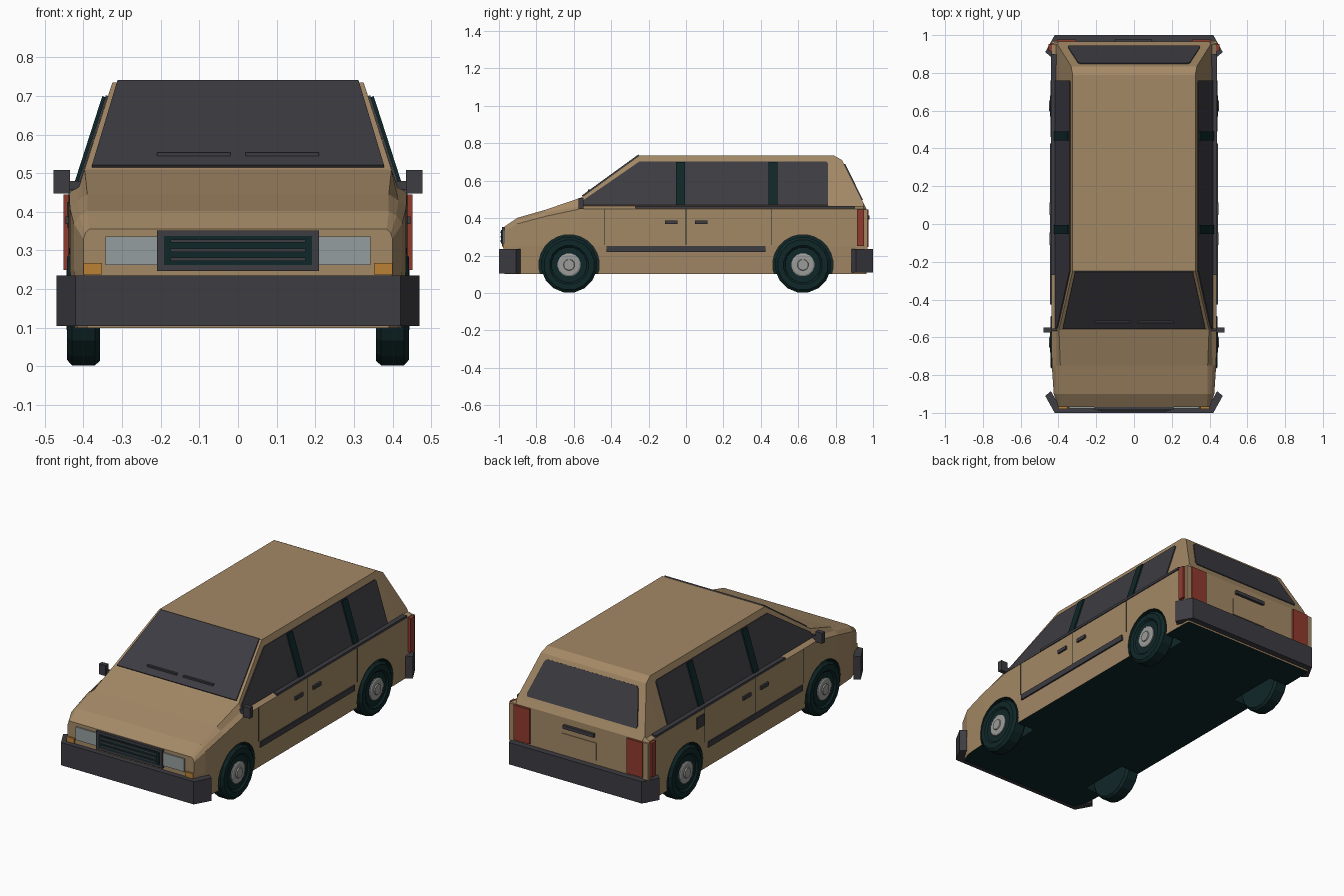
import bpy, bmesh, math
from mathutils import Vector

if "Cube" in bpy.data.objects:
    bpy.data.objects.remove(bpy.data.objects["Cube"])


def material(name, r, g, b):
    m = bpy.data.materials.new(name)
    m.diffuse_color = (r, g, b, 1)
    m.use_nodes = True
    m.node_tree.nodes["Principled BSDF"].inputs["Base Color"].default_value = m.diffuse_color
    return m


TAN = material("tan_paint", 0.37, 0.25, 0.133)
DARK = material("charcoal", 0.046, 0.045, 0.054)
TEAL = material("dark_teal", 0.005, 0.02, 0.021)
GREY = material("hub_grey", 0.33, 0.33, 0.32)
LENS = material("headlight_grey", 0.30, 0.34, 0.35)
RED = material("tail_red", 0.28, 0.043, 0.028)
ORANGE = material("signal_orange", 0.50, 0.22, 0.035)


def finish(name, bm, *mats):
    bmesh.ops.recalc_face_normals(bm, faces=bm.faces)
    me = bpy.data.meshes.new(name)
    bm.to_mesh(me)
    bm.free()
    ob = bpy.data.objects.new(name, me)
    bpy.context.collection.objects.link(ob)
    for m in mats:
        me.materials.append(m)
    return ob


def prism(name, pts, offset, mat):
    """Polygon of 3D points thickened along an offset vector."""
    bm = bmesh.new()
    off = Vector(offset)
    a = [bm.verts.new(p) for p in pts]
    b = [bm.verts.new(Vector(p) + off) for p in pts]
    bm.faces.new(a)
    bm.faces.new(b[::-1])
    for i in range(len(a)):
        j = (i + 1) % len(a)
        bm.faces.new((a[i], a[j], b[j], b[i]))
    return finish(name, bm, mat)


def box(name, x, y, z, mat):
    pts = [(x[0], y[0], z[0]), (x[1], y[0], z[0]), (x[1], y[1], z[0]), (x[0], y[1], z[0])]
    return prism(name, pts, (0, 0, z[1] - z[0]), mat)


def pair(name, x, y, z, mat):
    for s, side in ((1, "right"), (-1, "left")):
        box(f"{name}_{side}", sorted((s * x[0], s * x[1])), y, z, mat)


def lathe(name, profile, cy, cz, side, mat, n=16):
    """Revolve (x, radius) points around the x axis."""
    bm = bmesh.new()
    rings = []
    for x, r in profile:
        rings.append([bm.verts.new((side * x, cy + r * math.cos(2 * math.pi * (i + .5) / n),
                                    cz + r * math.sin(2 * math.pi * (i + .5) / n))) for i in range(n)])
    for a, b in zip(rings, rings[1:]):
        for i in range(n):
            j = (i + 1) % n
            bm.faces.new((a[i], a[j], b[j], b[i]))
    bm.faces.new(rings[0])
    bm.faces.new(rings[-1])
    return finish(name, bm, mat)


# Body shell lofted along y: y, belt width, belt z, shoulder width, shoulder z, top width, top z
stations = [
    (-.97, .40, .33, .395, .345, .385, .355),
    (-.90, .425, .37, .41, .39, .39, .402),
    (-.75, .435, .41, .415, .43, .39, .445),
    (-.56, .437, .45, .412, .465, .397, .51),
    (-.25, .437, .45, .412, .465, .325, .735),
    (.79, .437, .45, .412, .465, .325, .735),
    (.835, .437, .45, .412, .465, .333, .71),
    (.95, .435, .45, .412, .462, .405, .478),
    (.965, .43, .43, .405, .442, .40, .45),
]
bm = bmesh.new()
rings = []
for y, w, zb, ws, zs, wt, zt in stations:
    half = [(w - .01, .10), (w, .25), (w, zb), (ws, zs), (wt, zt)]
    loop = half + [(-x, z) for x, z in reversed(half)]
    rings.append([bm.verts.new((x, y, z)) for x, z in loop])
for a, b in zip(rings, rings[1:]):
    for i in range(10):
        j = (i + 1) % 10
        f = bm.faces.new((a[i], a[j], b[j], b[i]))
        f.material_index = 1 if i == 9 else 0
bm.faces.new(rings[0])
bm.faces.new(rings[-1])
body = finish("body", bm, TAN, TEAL)

# Wheel arches cut from the body, with dark linings
for cy in (-.625, .625):
    for s in (1, -1):
        cutter = lathe("arch_cutter", [(.31, .162), (.6, .162)], cy, .15, s, TEAL, 24)
        mod = body.modifiers.new("arch", 'BOOLEAN')
        mod.operation = 'DIFFERENCE'
        mod.solver = 'EXACT'
        mod.material_mode = 'TRANSFER'
        mod.object = cutter
        bpy.context.view_layer.objects.active = body
        bpy.ops.object.modifier_apply(modifier=mod.name)
        bpy.data.objects.remove(cutter)

# Wheels
for cy, end in ((-.625, "front"), (.625, "rear")):
    for s, side in ((1, "right"), (-1, "left")):
        tag = f"{end}_{side}"
        lathe(f"tyre_{tag}", [(.357, .10), (.357, .138), (.37, .15), (.43, .15), (.443, .135),
                              (.443, .105), (.434, .095)], cy, .15, s, TEAL)
        lathe(f"hubcap_{tag}", [(.43, .062), (.44, .062), (.444, .055)], cy, .15, s, GREY)
        lathe(f"hub_center_{tag}", [(.44, .032), (.45, .028)], cy, .15, s, GREY)


# Side windows, window posts, following the sloped cabin side
def side_panel(name, yz, lift, mat):
    for s, side in ((1, "right"), (-1, "left")):
        pts = [(s * (.412 - .322 * (z - .465)), y, z) for y, z in yz]
        prism(f"{name}_{side}", pts, (s * lift * .95, 0, lift * .31), mat)


side_panel("side_glass", [(-.56, .467), (-.545, .497), (-.25, .70), (.75, .70), (.76, .69), (.76, .467)], .006, DARK)
for y, nm in ((-.03, "front"), (.465, "rear")):
    side_panel(f"window_post_{nm}", [(y - .024, .467), (y - .024, .695), (y + .024, .695), (y + .024, .467)], .014, TEAL)

# Windshield and rear window
d = (0, -.0041, .0057)
prism("windshield", [(-.378, -.553, .515), (.378, -.553, .515), (.312, -.25, .735), (-.312, -.25, .735)], d, DARK)


def rear_point(x, z):
    return (x, .835 + (.71 - z) * .115 / .235, z)


prism("rear_window", [rear_point(x, z) for x, z in (
    (-.345, .495), (.345, .495), (.35, .51), (.297, .675), (.285, .688), (-.285, .688), (-.297, .675), (-.35, .51))],
    (0, .0055, .0027), DARK)
for s, x in (("left", (-.21, -.02)), ("right", (.02, .21))):
    box(f"wiper_{s}", x, (-.525, -.507), (.538, .553), DARK)

# Side trim
pair("belt_trim", (.405, .440), (-.27, .90), (.452, .466), DARK)
pair("side_molding", (.43, .444), (-.425, .425), (.218, .25), DARK)
pair("front_door_handle", (.43, .447), (-.112, -.045), (.368, .388), DARK)
pair("rear_door_handle", (.43, .447), (.048, .115), (.368, .388), DARK)
for i, y in enumerate((-.435, 0, .455)):
    pair(f"door_seam_{i}", (.43, .438), (y - .0015, y + .0015), (.255, .45), TEAL)
box("fuel_door", (-.443, -.43), (.46, .53), (.36, .425), DARK)
pair("mirror", (.435, .478), (-.575, -.548), (.448, .508), DARK)
pair("mirror_arm", (.40, .44), (-.567, -.552), (.458, .48), DARK)

# Bumpers wrapping round the corners
right = [(.42, -1), (.47, -.91), (.44, -.885), (.40, -.955)]
outline = right + [(-x, y) for x, y in reversed(right)]
prism("front_bumper", [(x, y, .105) for x, y in outline], (0, 0, .13), DARK)
prism("rear_bumper", [(x, -y, .11) for x, y in outline], (0, 0, .125), DARK)

# Front face: grille, headlights, signals
box("grille_frame", (-.21, .21), (-.985, -.965), (.247, .352), DARK)
box("grille_opening", (-.192, .192), (-.988, -.98), (.263, .337), TEAL)
for i in range(3):
    z = .273 + i * .0235
    box(f"grille_slat_{i}", (-.175, .175), (-.993, -.985), (z, z + .009), DARK)
pair("headlight", (.21, .343), (-.978, -.965), (.262, .336), LENS)
pair("turn_signal", (.352, .40), (-.979, -.965), (.238, .267), ORANGE)

# Tailgate details and tail lights
pair("tail_light", (.308, .408), (.96, .977), (.245, .445), RED)
pair("tail_light_corner", (.408, .440), (.955, .970), (.235, .445), TAN)
pair("tail_light_side", (.42, .452), (.915, .952), (.25, .445), RED)
box("tailgate_handle", (-.10, .095), (.96, .98), (.393, .413), DARK)
box("plate_panel", (-.11, .11), (.96, .969), (.262, .36), TAN)
